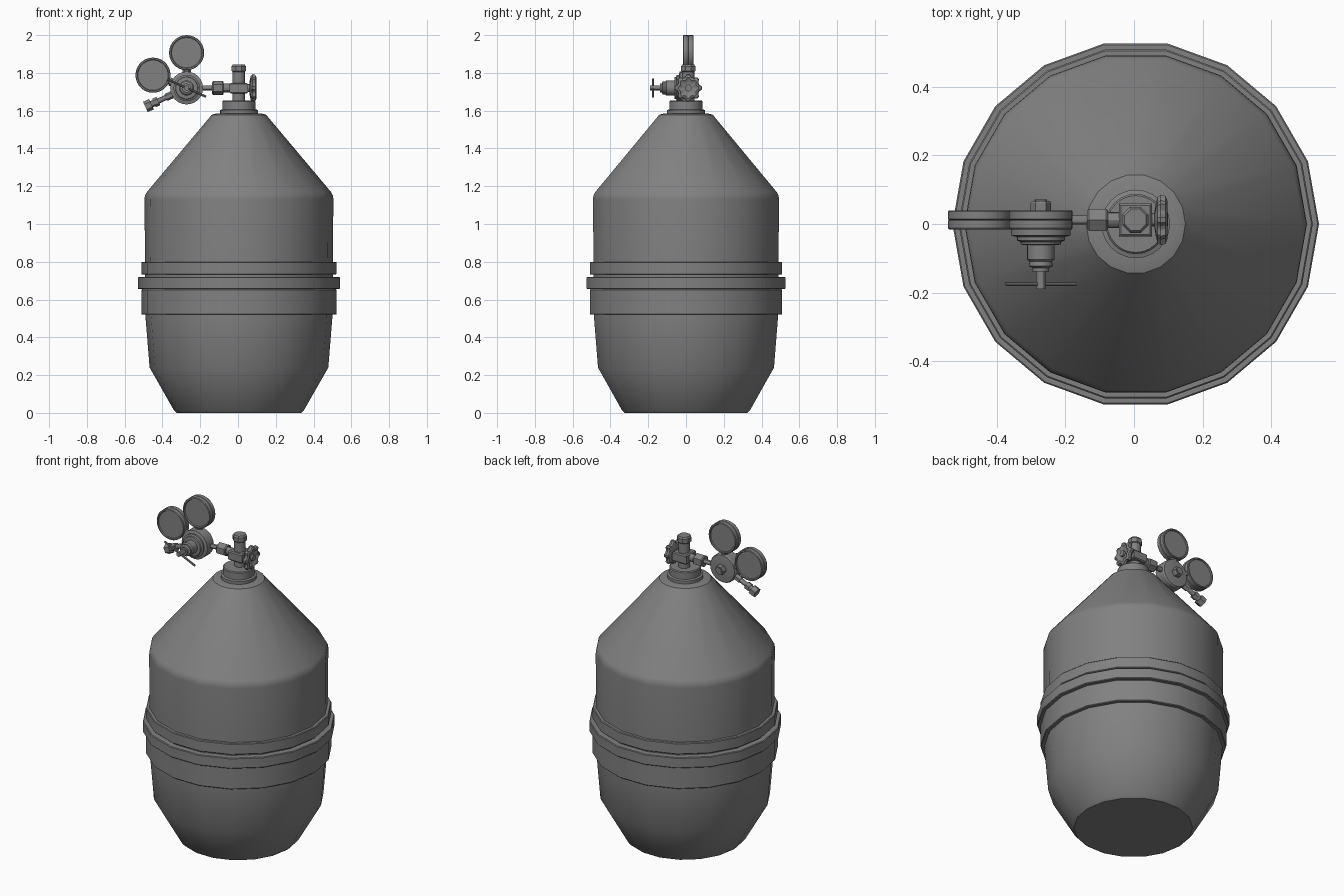
import bpy, bmesh, math
from mathutils import Vector

cube = bpy.data.objects.get("Cube")
if cube:
    bpy.data.objects.remove(cube)

grey = bpy.data.materials.new("grey metal")
grey.use_nodes = True
COLOUR = (0.22, 0.22, 0.22, 1)
grey.diffuse_color = COLOUR
grey.node_tree.nodes["Principled BSDF"].inputs["Base Color"].default_value = COLOUR

UP, FRONT, BACK, LEFT, RIGHT = (Vector(v) for v in
    ((0, 0, 1), (0, -1, 0), (0, 1, 0), (1, 0, 0), (-1, 0, 0)))
parts = []


def finish(name, bm):
    bmesh.ops.recalc_face_normals(bm, faces=bm.faces)
    mesh = bpy.data.meshes.new(name)
    bm.to_mesh(mesh)
    bm.free()
    mesh.materials.append(grey)
    obj = bpy.data.objects.new(name, mesh)
    bpy.context.collection.objects.link(obj)
    parts.append(obj)


def lathe(name, profile, sides, origin=(0, 0, 0), axis=UP, ring=False, lobes=(1,), turn=0):
    """Revolve (radius, height) points about an axis; lobes scale the radius around the turn."""
    bm = bmesh.new()
    spin = UP.rotation_difference(axis)
    loops = []
    for r, h in profile:
        loop = []
        for i in range(sides):
            a = 2 * math.pi * (i + turn) / sides
            rr = r * lobes[i % len(lobes)]
            p = Vector((rr * math.cos(a), rr * math.sin(a), h))
            loop.append(bm.verts.new(spin @ p + Vector(origin)))
        loops.append(loop)
    pairs = list(zip(loops, loops[1:]))
    if ring:
        pairs.append((loops[-1], loops[0]))
    else:
        bm.faces.new(loops[0])
        bm.faces.new(loops[-1])
    for a, b in pairs:
        for i in range(sides):
            j = (i + 1) % sides
            bm.faces.new((a[i], a[j], b[j], b[i]))
    finish(name, bm)


def rod(name, radius, start, end, origin, axis, sides=12):
    lathe(name, [(radius, start), (radius, end)], sides, origin, axis)


def band(name, radius, low, high):
    lathe(name, [(0.485, low), (radius - 0.004, low), (radius, low + 0.004),
                 (radius, high - 0.004), (radius - 0.004, high), (0.485, high)],
          18, BODY, ring=True)


# Tank body and its bands
BODY = (0.005, 0, 0)
lathe("tank_body", [(0.33, 0), (0.343, 0.012), (0.473, 0.24), (0.495, 0.51),
                    (0.5, 1.13), (0.498, 1.15), (0.487, 1.17),
                    (0.155, 1.565), (0.145, 1.578), (0.12, 1.585)], 18, BODY)
band("lower_skirt", 0.517, 0.52, 0.655)
band("middle_band", 0.535, 0.655, 0.72)
band("upper_band", 0.517, 0.732, 0.80)

# Neck collar
lathe("neck_collar", [(0.1, 1.58), (0.1, 1.603), (0.088, 1.607),
                      (0.088, 1.648), (0.083, 1.653)], 24, BODY)

# Valve
Y = 0.012
Z = 1.72
VALVE = (0.004, Y, Z)
lathe("valve_stem", [(0.033, -0.07), (0.033, 0.09)], 16, VALVE)
s = 0.048 * math.sqrt(2)
lathe("valve_block", [(s - 0.008, -0.03), (s, -0.024), (s, 0.02), (s - 0.008, 0.026)],
      4, VALVE, turn=0.5)
lathe("valve_cap", [(0.036, 0.085), (0.041, 0.09), (0.041, 0.115), (0.034, 0.124)], 8, VALVE, turn=0.5)
rod("handwheel_shaft", 0.02, 0.03, 0.075, VALVE, LEFT)
lathe("handwheel", [(0.025, 0.056), (0.05, 0.06), (0.066, 0.064), (0.074, 0.074),
                    (0.07, 0.088), (0.055, 0.094), (0.04, 0.086), (0.02, 0.083)],
      32, VALVE, LEFT, lobes=(1, 1, 0.82, 0.82), turn=-0.5)
rod("handwheel_hub", 0.018, 0.07, 0.095, VALVE, LEFT)

# Pipe between valve and regulator
rod("valve_outlet", 0.023, 0.03, 0.085, VALVE, RIGHT)
lathe("coupling_nut", [(0.032, 0.08), (0.037, 0.086), (0.037, 0.135), (0.032, 0.141)],
      6, VALVE, RIGHT)
rod("inlet_pipe", 0.014, 0.13, 0.2, VALVE, RIGHT)

# Regulator, stacked along the front direction
REG = (-0.272, Y, Z)
lathe("regulator_body", [(0.05, -0.028), (0.082, -0.024), (0.087, -0.016), (0.087, 0.045),
                         (0.07, 0.05), (0.07, 0.06), (0.06, 0.064), (0.058, 0.072),
                         (0.04, 0.074), (0.04, 0.115), (0.033, 0.122), (0.035, 0.135),
                         (0.024, 0.14), (0.024, 0.15)], 24, REG, FRONT)
rod("adjusting_screw", 0.014, 0.14, 0.202, REG, FRONT)
lathe("rear_nut", [(0.03, 0.02), (0.03, 0.05), (0.026, 0.055)], 6, REG, BACK)
rod("rear_plug", 0.018, 0.05, 0.06, REG, BACK)
rod("adjusting_handle", 0.006, -0.113, 0.113, (REG[0], -0.175, Z),
    Vector((1, 0, -0.45)).normalized(), 8)

# Gauges, each with a stem running back to the regulator
for name, x, z in (("upper", -0.272, 1.907), ("side", -0.45, 1.788)):
    axis = Vector((x - REG[0], 0, z - Z)).normalized()
    lathe(name + "_gauge", [(0.08, -0.022), (0.083, -0.028), (0.09, -0.028), (0.093, -0.024),
                            (0.093, -0.002), (0.09, 0), (0.093, 0.002), (0.093, 0.024),
                            (0.09, 0.028), (0.083, 0.028), (0.08, 0.022)],
          28, (x, Y, z), FRONT)
    rod(name + "_gauge_stem", 0.016, 0.07, 0.12, REG, axis)
    rod(name + "_gauge_nut", 0.022, 0.08, 0.096, REG, axis, 6)

# Hose outlet, pointing down and away
axis = Vector((-1, 0, -0.46)).normalized()
lathe("hose_outlet", [(0.014, 0.07), (0.014, 0.165), (0.018, 0.17), (0.018, 0.235)],
      12, REG, axis)
for name, a, b, r in (("outlet_inner_nut", 0.085, 0.12, 0.02),
                      ("outlet_middle_nut", 0.165, 0.19, 0.024),
                      ("outlet_end_nut", 0.205, 0.24, 0.03)):
    rod(name, r, a, b, REG, axis, 6)

# Smooth shading with sharp edges kept
bpy.ops.object.select_all(action="DESELECT")
for obj in parts:
    obj.select_set(True)
bpy.context.view_layer.objects.active = parts[0]
bpy.ops.object.shade_smooth_by_angle(angle=math.radians(30))
